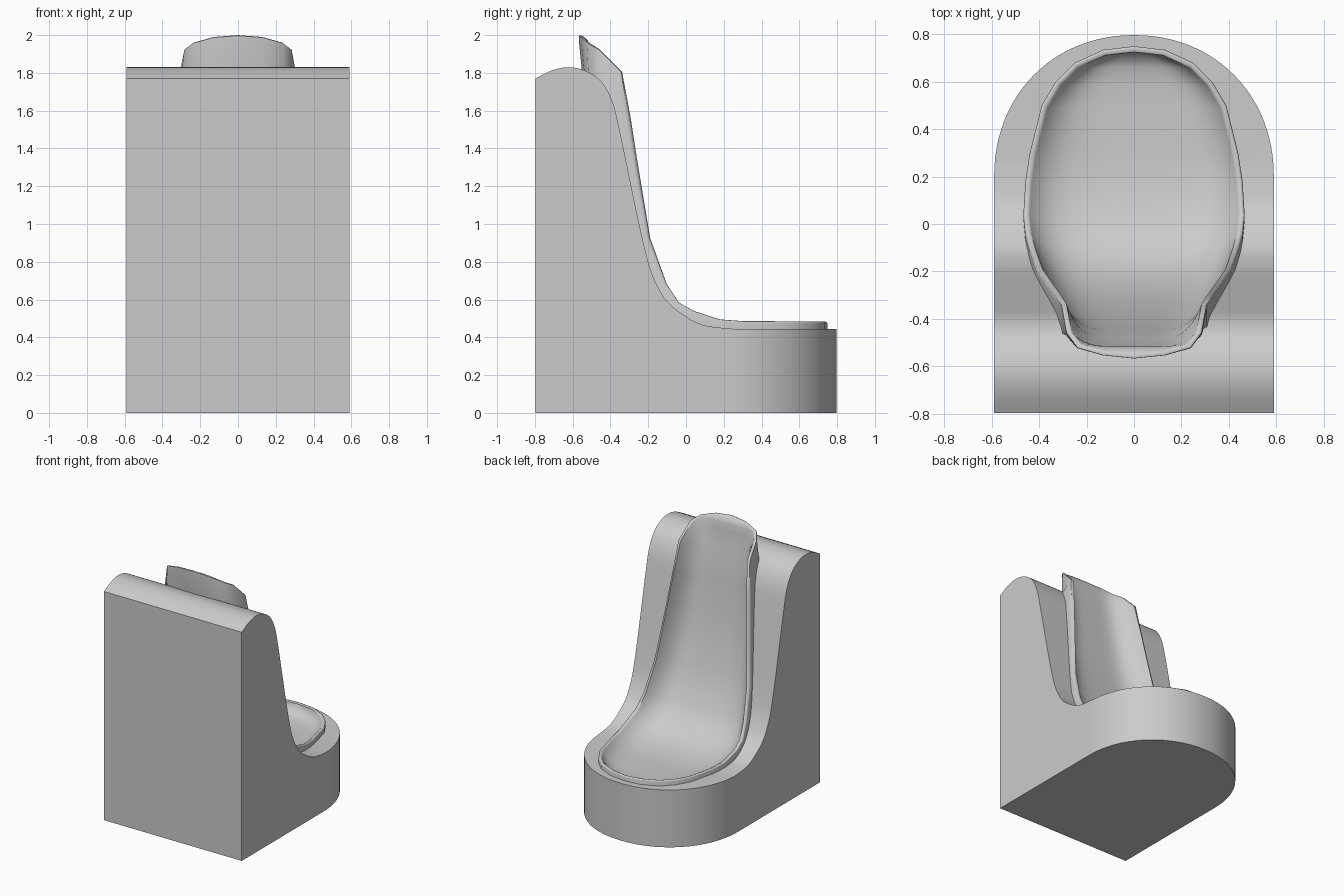
import bpy, bmesh, math

if "Cube" in bpy.data.objects:
    bpy.data.objects.remove(bpy.data.objects["Cube"])


def make_object(name, verts, faces):
    mesh = bpy.data.meshes.new(name)
    bm = bmesh.new()
    vs = [bm.verts.new(v) for v in verts]
    for f in faces:
        bm.faces.new([vs[i] for i in f])
    bmesh.ops.remove_doubles(bm, verts=bm.verts, dist=0.0005)
    bmesh.ops.recalc_face_normals(bm, faces=bm.faces)
    bm.to_mesh(mesh)
    bm.free()
    ob = bpy.data.objects.new(name, mesh)
    bpy.context.collection.objects.link(ob)
    return ob


def prism(name, bottom, top):
    n = len(bottom)
    faces = [tuple(range(n)), tuple(range(n, 2 * n))]
    faces += [(i, (i + 1) % n, n + (i + 1) % n, n + i) for i in range(n)]
    return make_object(name, bottom + top, faces)


def grid(name, rows, wrap=False):
    m = len(rows[0])
    faces = [(r * m + c, r * m + (c + 1) % m, (r + 1) * m + (c + 1) % m, (r + 1) * m + c)
             for r in range(len(rows) - 1) for c in range(m if wrap else m - 1)]
    return make_object(name, [p for row in rows for p in row], faces)


def smooth_path(pts, steps):
    """Catmull-Rom through points of any dimension."""
    out = []
    for i in range(len(pts) - 1):
        a, b, c, d = (pts[max(i - 1, 0)], pts[i], pts[i + 1], pts[min(i + 2, len(pts) - 1)])
        for k in range(steps):
            t = k / steps
            out.append(tuple(0.5 * (2 * q + (r - p) * t + (2 * p - 5 * q + 4 * r - s) * t * t
                                    + (3 * q - p - 3 * r + s) * t ** 3)
                             for p, q, r, s in zip(a, b, c, d)))
    out.append(pts[-1])
    return out


def boolean(ob, cutter, operation):
    mod = ob.modifiers.new("cut", 'BOOLEAN')
    mod.operation, mod.object, mod.solver = operation, cutter, 'EXACT'
    bpy.context.view_layer.objects.active = ob
    bpy.ops.object.modifier_apply(modifier=mod.name)
    bpy.data.objects.remove(cutter)


def shade(ob, angle):
    bpy.ops.object.select_all(action='DESELECT')
    ob.select_set(True)
    bpy.context.view_layer.objects.active = ob
    bpy.ops.object.shade_smooth_by_angle(angle=math.radians(angle))


# Base: side profile extruded across, trimmed by a round-fronted plan
top = smooth_path([(-.797, 1.77), (-.71, 1.813), (-.62, 1.83), (-.53, 1.81), (-.45, 1.755),
                   (-.39, 1.65), (-.35, 1.49), (-.3, 1.25), (-.25, 1.01), (-.2, .8),
                   (-.16, .69), (-.1, .59), (0, .51), (.1, .463), (.25, .445)], 4)
profile = [(-.797, 0)] + top + [(.9, .443), (.9, 0)]
base = prism("base", [(-.7, y, z) for y, z in profile], [(.7, y, z) for y, z in profile])
plan = [(-.59, -.9), (.59, -.9)]
for i in range(49):
    c, s = math.cos(math.pi * i / 48), math.sin(math.pi * i / 48)
    plan.append((.59 * math.copysign(abs(c) ** .96, c), .2 + .597 * abs(s) ** .96))
boolean(base, prism("plan_trim", [(x, y, -.2) for x, y in plan],
                    [(x, y, 3) for x, y in plan]), 'INTERSECT')

# Tray rows, front to back: rim x y z, floor offset y z, outer skirt offset y z
half = [
    (0, .75, .482, 0, 0, 0, -.1),
    (.13, .735, .485, 0, -.045, 0, -.1),
    (.25, .68, .485, 0, -.07, 0, -.1),
    (.33, .6, .485, 0, -.08, 0, -.1),
    (.39, .5, .485, 0, -.083, 0, -.1),
    (.44, .3, .486, 0, -.085, 0, -.1),
    (.458, .18, .495, -.02, -.09, 0, -.1),
    (.467, .04, .54, -.04, -.1, -.03, -.1),
    (.459, -.04, .585, -.09, -.08, -.06, -.08),
    (.44, -.11, .69, -.125, -.05, -.09, -.05),
    (.408, -.2, .93, -.14, -.03, -.11, -.03),
    (.36, -.27, 1.33, -.165, -.03, -.11, -.02),
    (.333, -.307, 1.57, -.155, -.03, -.12, -.03),
    (.308, -.345, 1.81, -.15, -.03, -.12, -.1),
    (.287, -.46, 1.925, -.065, -.02, -.01, -.2),
    (.24, -.525, 1.96, -.012, -.005, .01, -.2),
    (.13, -.557, 1.99, 0, 0, .02, -.2),
    (0, -.57, 2.0, 0, 0, .02, -.2)]

columns = 24
ts = [math.sin(math.pi / 2 * (2 * c / columns - 1)) for c in range(columns + 1)]
tray_rows, cut_rows = [], []
for i, (x, y, z, dy, dz, sy, sz) in enumerate(half):
    p, q = half[max(i - 1, 0)], half[min(i + 1, len(half) - 1)]
    tx, ty = q[0] - p[0], q[1] - p[1]
    if i == 0:
        tx, ty = 1, 0
    elif i == len(half) - 1:
        tx, ty = -1, 0
    length = math.hypot(tx, ty)
    nx, ny = ty / length, -tx / length

    def inset(w):
        return max(x + nx * w, 0), y + ny * w

    mx, my = inset(.01)
    ix, iy = inset(.024)
    edge = [(x, y + sy, z + sz), (x, y + sy * .12, z + sz * .12),
            (inset(.003)[0], inset(.003)[1], z - .003), (mx, my, z)]

    def floor(scale):
        return [(ix * t, iy + dy * scale * (1 - abs(t) ** 5),
                 z - .006 + dz * scale * (1 - abs(t) ** 5)) for t in ts]

    left = [(-a, b, c) for a, b, c in edge]
    tray_rows.append(left + floor(1) + edge[::-1])
    cut_rows.append(floor(1.12) + [(a, b + .15, c + .15) for a, b, c in reversed(floor(0))])

# Tray, and the hollow it sits in
tray = grid("tray", tray_rows)
boolean(base, grid("tray_hollow", cut_rows, wrap=True), 'DIFFERENCE')
shade(base, 30)
shade(tray, 50)
